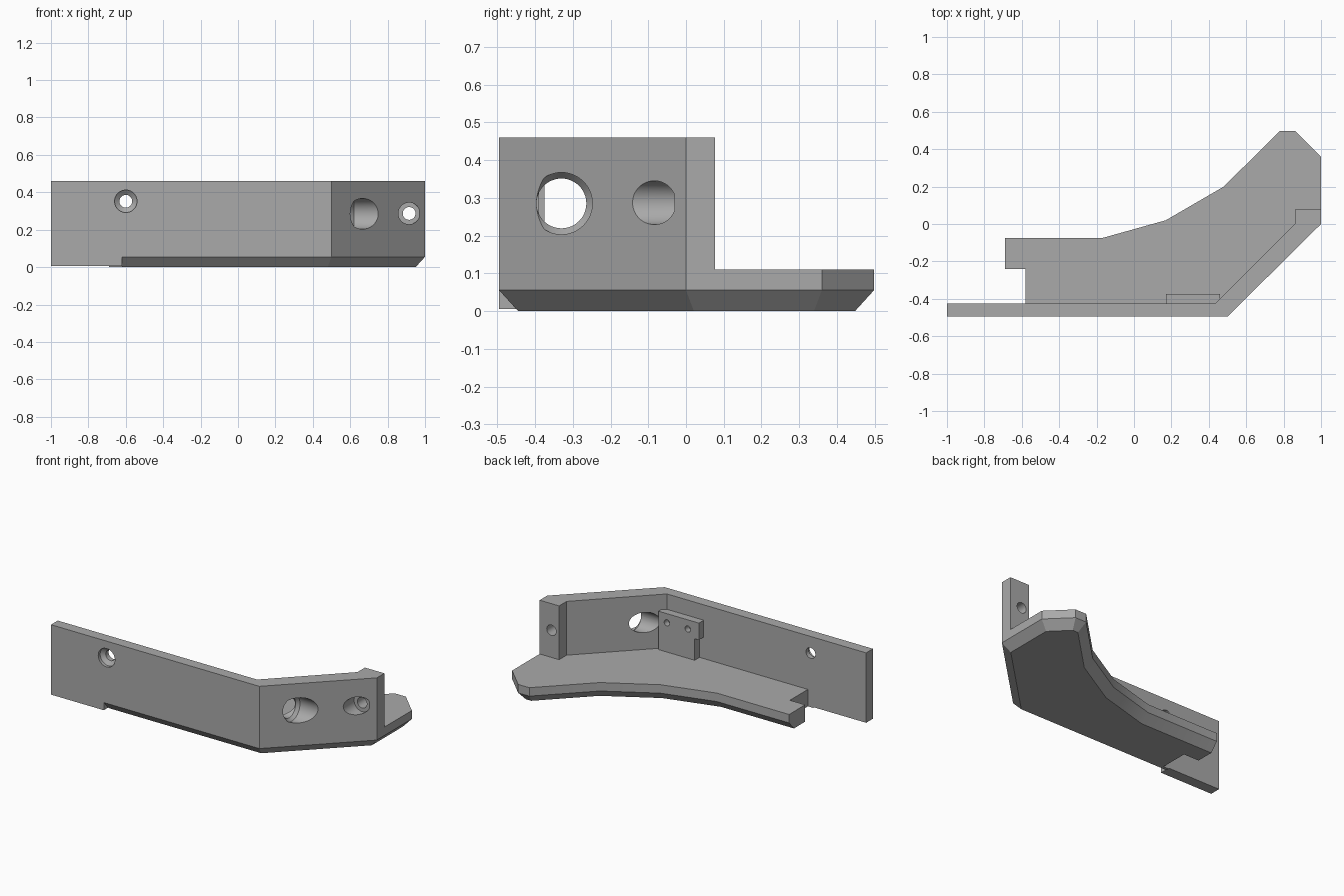
import bpy, bmesh, math
from mathutils import Vector

if "Cube" in bpy.data.objects:
    bpy.data.objects.remove(bpy.data.objects["Cube"])

grey = bpy.data.materials.new("mid grey")
grey.use_nodes = True
grey.diffuse_color = (0.4, 0.4, 0.4, 1)
grey.node_tree.nodes["Principled BSDF"].inputs["Base Color"].default_value = (0.4, 0.4, 0.4, 1)


def finish(bm, name):
    bmesh.ops.recalc_face_normals(bm, faces=bm.faces)
    mesh = bpy.data.meshes.new(name)
    bm.to_mesh(mesh)
    bm.free()
    mesh.materials.append(grey)
    obj = bpy.data.objects.new(name, mesh)
    bpy.context.collection.objects.link(obj)
    return obj


def loft(name, layers):
    """Solid from stacked outlines, each given as (points, z)."""
    bm = bmesh.new()
    rings = [[bm.verts.new((x, y, z)) for x, y in pts] for pts, z in layers]
    bm.faces.new(rings[0])
    bm.faces.new(rings[-1])
    n = len(rings[0])
    for low, high in zip(rings, rings[1:]):
        for i in range(n):
            j = (i + 1) % n
            bm.faces.new((low[i], low[j], high[j], high[i]))
    return finish(bm, name)


def box(name, x, y, z):
    pts = [(x[0], y[0]), (x[1], y[0]), (x[1], y[1]), (x[0], y[1])]
    return loft(name, [(pts, z[0]), (pts, z[1])])


def inset(pts, amounts):
    """Move every edge of a counter-clockwise outline inward by its own amount."""
    lines = []
    for i, p in enumerate(pts):
        a, b = Vector(p), Vector(pts[(i + 1) % len(pts)])
        d = (b - a).normalized()
        lines.append((a + Vector((-d.y, d.x)) * amounts[i], d))
    out = []
    for i in range(len(pts)):
        (a, d), (b, e) = lines[i - 1], lines[i]
        t = (b - a).cross(e) / d.cross(e)
        out.append(tuple(a + d * t))
    return out


def lathe_cutter(name, axis, origin, profile, sides=48):
    """Round cutter along x or y; profile holds (position on axis, radius)."""
    bm = bmesh.new()
    rings = []
    for pos, r in profile:
        ring = []
        for k in range(sides):
            t = 2 * math.pi * k / sides
            u, v = origin[0] + r * math.cos(t), origin[1] + r * math.sin(t)
            ring.append(bm.verts.new((pos, u, v) if axis == "x" else (u, pos, v)))
        rings.append(ring)
    bm.faces.new(rings[0])
    bm.faces.new(rings[-1])
    for p, q in zip(rings, rings[1:]):
        for k in range(sides):
            m = (k + 1) % sides
            bm.faces.new((p[k], p[m], q[m], q[k]))
    obj = finish(bm, name)
    obj.hide_render = True
    return obj


def combine(target, other, operation):
    mod = target.modifiers.new(other.name, "BOOLEAN")
    mod.operation = operation
    mod.solver = "EXACT"
    mod.object = other
    bpy.ops.object.select_all(action="DESELECT")
    bpy.context.view_layer.objects.active = target
    target.select_set(True)
    bpy.ops.object.modifier_apply(modifier=mod.name)
    bpy.data.objects.remove(other)


FLOOR, TOP, EDGE, C = 0.11, 0.46, 0.055, 0.05

# Curved floor plate with a chamfered underside and a plain left end
plate_outline = [(-0.62, -0.495), (0.5, -0.495), (1, 0), (1, 0.36), (0.86, 0.498),
                 (0.78, 0.498), (0.48, 0.2), (0.17, 0.02), (-0.17, -0.075),
                 (-0.69, -0.075), (-0.69, -0.24), (-0.58, -0.24),
                 (-0.58, -0.425), (-0.62, -0.425)]
chamfers = [C] * 9 + [0] * 5
bracket = loft("floor_plate", [(inset(plate_outline, chamfers), 0),
                               (plate_outline, EDGE), (plate_outline, FLOOR)])

# Upright wall with angled wing and end post
wall_outline = [(-1, -0.495), (0.5, -0.495), (1, 0), (1, 0.077), (0.86, 0.077),
                (0.86, 0), (0.435, -0.425), (-1, -0.425)]
wall = loft("upright_wall", [(wall_outline, FLOOR), (wall_outline, TOP)])
foot = box("wall_foot", (-1, -0.62), (-0.495, -0.425), (0.005, FLOOR))

# Holes: angled wing bore, end post screw and far wall screw
lathe = lathe_cutter
cuts = [
    lathe("wing_bore", "x", (-0.33, 0.285),
          [(0.47, 0.066), (0.6, 0.066), (0.62, 0.082), (1.1, 0.082)]),
    lathe("post_screw", "y", (0.915, 0.287),
          [(-0.3, 0.058), (-0.03, 0.058), (-0.03, 0.034), (0.2, 0.034)]),
    lathe("wall_screw", "y", (-0.6, 0.352),
          [(-0.55, 0.06), (-0.475, 0.06), (-0.455, 0.034), (-0.35, 0.034)]),
]
for cut in cuts:
    combine(wall, cut, "DIFFERENCE")

# Mounting pad on the inner wall with two small screw holes
pad = box("inner_pad", (0.2, 0.46), (-0.45, -0.375), (FLOOR - 0.02, 0.27))
block = box("inner_block", (0.17, 0.46), (-0.45, -0.375), (0.25, 0.36))
combine(pad, block, "UNION")
for x in (0.25, 0.4):
    combine(pad, lathe("pad_hole", "y", (x, 0.3),
                       [(-0.415, 0.02), (-0.3, 0.02)], 24), "DIFFERENCE")

for part in (foot, wall, pad):
    combine(bracket, part, "UNION")
bracket.name = "corner_bracket"

bpy.ops.object.select_all(action="DESELECT")
bracket.select_set(True)
bpy.context.view_layer.objects.active = bracket
bpy.ops.object.shade_smooth_by_angle(angle=math.radians(20))
